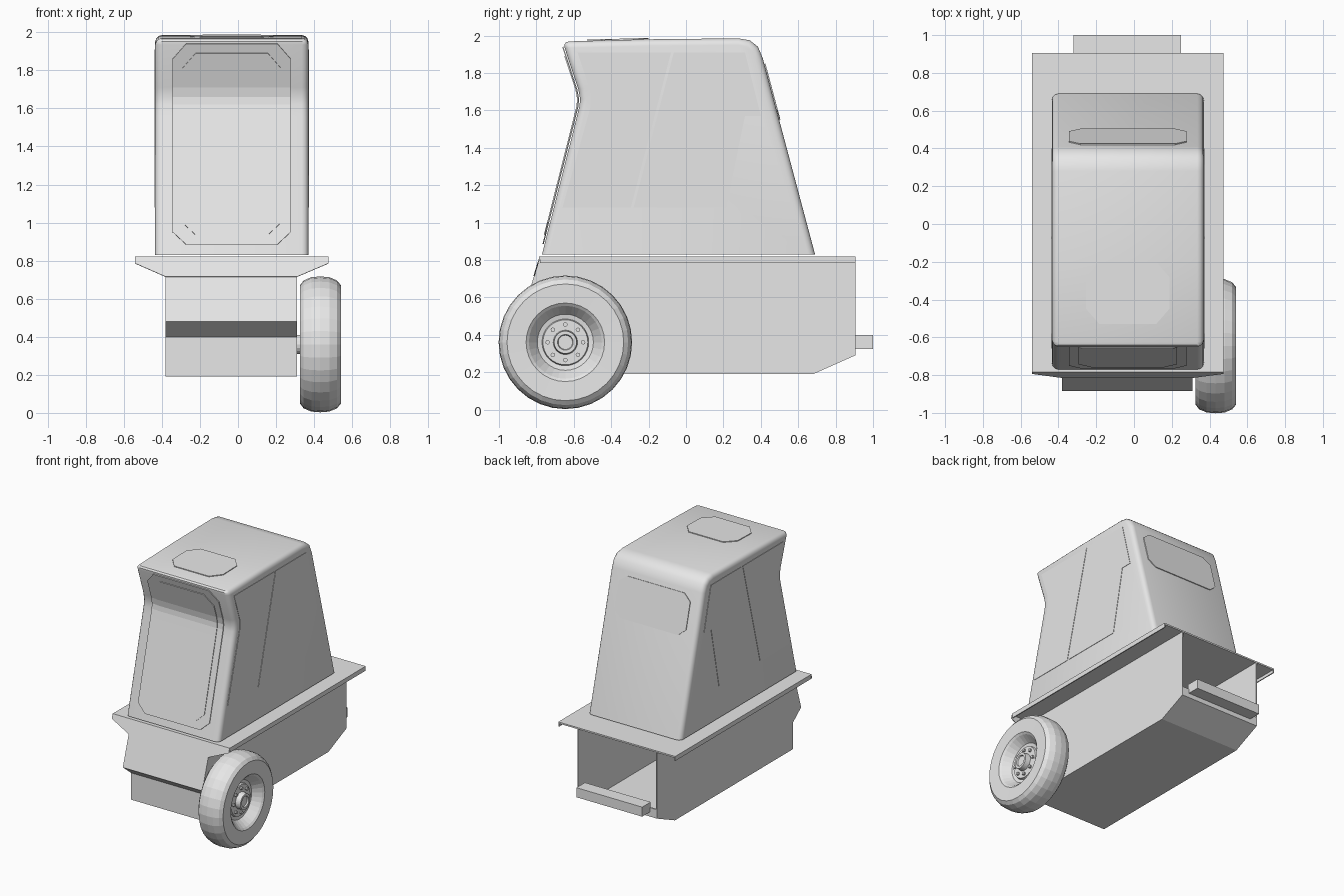
import bpy, bmesh, math
from mathutils import Vector

old = bpy.data.objects.get("Cube")
if old:
    bpy.data.objects.remove(old, do_unlink=True)

grey = bpy.data.materials.new("light_grey")
grey.use_nodes = True
COLOUR = (0.8, 0.8, 0.8, 1)
grey.diffuse_color = COLOUR
grey.node_tree.nodes["Principled BSDF"].inputs["Base Color"].default_value = COLOUR

CX = -0.033  # body centre line


def finish(name, bm, thickness=0, smooth=False, offset=0):
    bmesh.ops.recalc_face_normals(bm, faces=bm.faces)
    mesh = bpy.data.meshes.new(name)
    bm.to_mesh(mesh)
    bm.free()
    obj = bpy.data.objects.new(name, mesh)
    bpy.context.collection.objects.link(obj)
    mesh.materials.append(grey)
    if thickness:
        mod = obj.modifiers.new("Thickness", 'SOLIDIFY')
        mod.thickness, mod.offset = thickness, offset
    if smooth:
        bpy.ops.object.select_all(action='DESELECT')
        obj.select_set(True)
        bpy.context.view_layer.objects.active = obj
        bpy.ops.object.shade_smooth_by_angle(angle=math.radians(35))
    return obj


def prism_mesh(points, x0, x1):
    """Side profile of (y, z) points extruded across x."""
    bm = bmesh.new()
    face = bm.faces.new([bm.verts.new((x0, y, z)) for y, z in points])
    out = bmesh.ops.extrude_face_region(bm, geom=[face])
    moved = [v for v in out["geom"] if isinstance(v, bmesh.types.BMVert)]
    bmesh.ops.translate(bm, vec=(x1 - x0, 0, 0), verts=moved)
    return bm


def prism(name, points, x0, x1):
    return finish(name, prism_mesh(points, x0, x1))


def box(name, x, y, z):
    corners = [(y[0], z[0]), (y[1], z[0]), (y[1], z[1]), (y[0], z[1])]
    return prism(name, corners, *x)


def plate(name, rows, thickness=0.006):
    """Thin bent panel; each row is (y, z, half width)."""
    bm = bmesh.new()
    pairs = [[bm.verts.new((CX + s * w, y, z)) for s in (-1, 1)] for y, z, w in rows]
    for a, b in zip(pairs, pairs[1:]):
        bm.faces.new((a[0], a[1], b[1], b[0]))
    return finish(name, bm, thickness)


def lerp_y(points, z):
    for (ya, za), (yb, zb) in zip(points, points[1:]):
        if za <= z <= zb:
            return ya + (yb - ya) * (z - za) / (zb - za)


# Lower hull: sheet shell, open at the back and under the deck
hull = [(0.905, 0.81), (0.905, 0.29), (0.68, 0.19), (-0.785, 0.19),
        (-0.785, 0.40), (-0.885, 0.48), (-0.783, 0.81)]
bm = prism_mesh(hull, -0.38, 0.31)
opening = [f for f in bm.faces
           if all(v.co.y > 0.9 for v in f.verts) or all(v.co.z > 0.8 for v in f.verts)]
bmesh.ops.delete(bm, geom=opening, context='FACES_ONLY')
finish("hull", bm, 0.008, offset=-1)

# Deck sheet with folded side lips and a tapered front plate
box("deck", (-0.54, 0.475), (-0.78, 0.905), (0.808, 0.82))
for side, x in (("right", -0.54), ("left", 0.467)):
    box(side + "_deck_lip", (x, x + 0.008), (-0.78, 0.905), (0.785, 0.812))
bm = bmesh.new()
outline = [(-0.54, 0.82), (-0.54, 0.785), (-0.38, 0.715),
           (0.31, 0.715), (0.475, 0.785), (0.475, 0.82)]
bm.faces.new([bm.verts.new((x, -0.78 - (0.82 - z) * 0.309, z)) for x, z in outline])
finish("front_deck_plate", bm, 0.006)

# Rear bar and its backing sheet
box("rear_bar", (-0.32, 0.25), (0.895, 1.0), (0.325, 0.40))
box("rear_sheet", (-0.38, 0.31), (0.895, 0.905), (0.29, 0.36))

# Hood: side profile with rounded rims
front = [(-0.77, 0.83), (-0.585, 1.56), (-0.57, 1.62), (-0.566, 1.66),
         (-0.575, 1.71), (-0.66, 1.968)]
back = [(0.69, 0.83), (0.41, 1.88)]
roof = [(-0.2, 1.98), (0.28, 1.985), (0.34, 1.975), (0.385, 1.94)]
bm = prism_mesh(front + roof + back[::-1], -0.435, 0.37)


def on_rim(edge):
    a, b = (v.co for v in edge.verts)
    if max(a.z, b.z) < 0.84:
        return False
    if abs(a.x - b.x) < 0.001:
        return True
    return a.y < -0.65 and a.z > 1.9


bmesh.ops.bevel(bm, geom=[e for e in bm.edges if on_rim(e)], offset=0.035,
                segments=3, profile=0.5, affect='EDGES')
finish("hood", bm, smooth=True)

# Front grille: chamfered frame with a raised inner panel
for name, inset, gap in (("grille_frame", 0, 0.008), ("grille_panel", 0.05, 0.013)):
    low, high, wide = 0.885 + inset, 1.94 - inset, 0.31 - inset
    heights = [low, low + 0.065] + [z for _, z in front[1:5]] + [high - 0.08, high]
    rows = []
    for z in heights:
        w = wide - 0.07 if z in (low, high) else wide
        rows.append((lerp_y(front, z) - gap, z, w))
    plate(name, rows)

# Rear hood panel
plate("rear_panel", [(lerp_y(back, z) + 0.004, z, w) for z, w in
                     ((1.55, 0.25), (1.60, 0.31), (1.80, 0.31), (1.85, 0.25))])

# Roof hatch
plate("roof_hatch", [(y, 1.984 + (y + 0.2) * 0.026, w) for y, w in
                     ((-0.53, 0.15), (-0.45, 0.22), (-0.28, 0.22), (-0.2, 0.15))])

# Side doors, front and rear, on both sides
front_door = [(-0.66, 1.08), (-0.295, 1.08), (-0.08, 1.91), (-0.58, 1.91),
              (-0.51, 1.70), (-0.51, 1.62)]
rear_door = [(-0.28, 1.08), (0.215, 1.08), (0.315, 1.57), (0.40, 1.57),
             (0.315, 1.91), (-0.065, 1.91)]
for side, x in (("right", -0.438), ("left", 0.367)):
    prism(side + "_front_door", front_door, x, x + 0.006)
    prism(side + "_rear_door", rear_door, x, x + 0.006)

# Wheel: lathed tyre, dished rim and hub
HUB = Vector((0, -0.645, 0.36))


def lathe(name, profile, centre, steps):
    bm = bmesh.new()
    verts = [bm.verts.new(centre + Vector((x, 0, r))) for x, r in profile]
    edges = [bm.edges.new(pair) for pair in zip(verts, verts[1:])]
    bmesh.ops.spin(bm, geom=verts + edges, cent=centre, axis=(1, 0, 0),
                   angle=math.tau, steps=steps)
    bmesh.ops.remove_doubles(bm, verts=bm.verts, dist=0.0005)
    return finish(name, bm)


lathe("tyre", [(0.365, 0.21), (0.33, 0.215), (0.325, 0.31), (0.345, 0.336),
               (0.385, 0.353), (0.432, 0.357), (0.48, 0.353), (0.52, 0.336),
               (0.54, 0.312), (0.537, 0.21)], HUB, 32)
lathe("rim", [(0.365, 0), (0.365, 0.21), (0.537, 0.21), (0.525, 0.195),
              (0.465, 0.15), (0.46, 0.125), (0.475, 0.12), (0.475, 0.065),
              (0.515, 0.06), (0.515, 0.042), (0.505, 0.038), (0.505, 0)], HUB, 32)
lathe("axle", [(0.28, 0), (0.28, 0.05), (0.37, 0.05), (0.37, 0)], HUB, 16)
for i in range(8):
    a = math.tau * i / 8
    spot = HUB + Vector((0, math.sin(a), math.cos(a))) * 0.095
    lathe("wheel_bolt", [(0.47, 0.012), (0.49, 0.012), (0.49, 0)], spot, 8)
